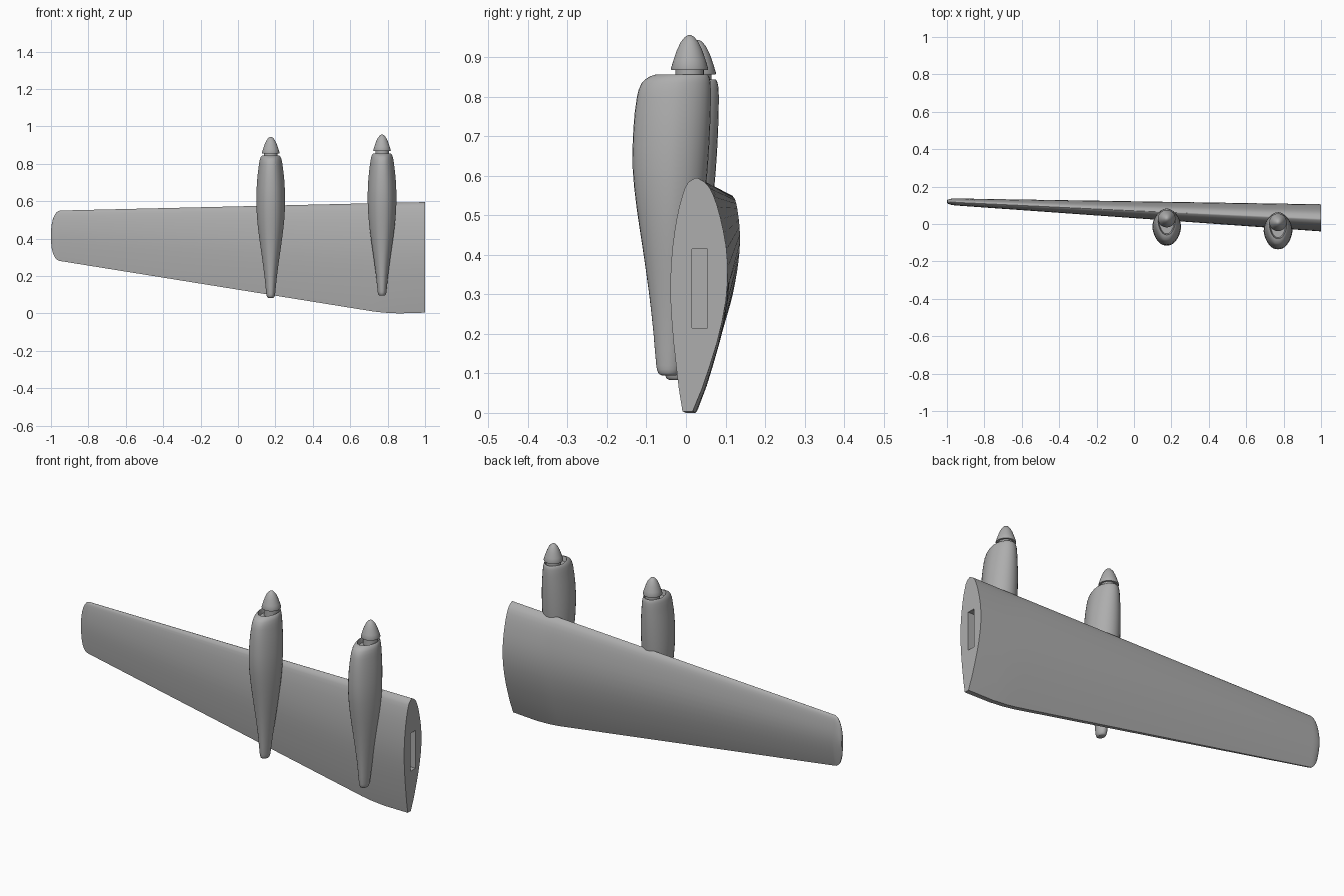
import bpy, bmesh, math
from mathutils import Vector

if "Cube" in bpy.data.objects:
    bpy.data.objects.remove(bpy.data.objects["Cube"], do_unlink=True)

grey = bpy.data.materials.new("plain grey")
grey.use_nodes = True
colour = (0.42, 0.42, 0.42, 1)
grey.diffuse_color = colour
grey.node_tree.nodes["Principled BSDF"].inputs["Base Color"].default_value = colour


def spline(keys, t):
    """Smooth value between (position, values...) keys sorted by position."""
    i = max(j for j in range(len(keys) - 1) if j == 0 or keys[j][0] <= t)
    a, b = keys[i], keys[i + 1]
    p, n = keys[max(i - 1, 0)], keys[min(i + 2, len(keys) - 1)]
    h = b[0] - a[0]
    s = (t - a[0]) / h
    out = []
    for k in range(1, len(a)):
        m0 = (b[k] - p[k]) / (b[0] - p[0]) * h
        m1 = (n[k] - a[k]) / (n[0] - a[0]) * h
        out.append((2*s**3 - 3*s**2 + 1)*a[k] + (s**3 - 2*s**2 + s)*m0
                   + (3*s**2 - 2*s**3)*b[k] + (s**3 - s**2)*m1)
    return out


def loft(name, rings, inset=None, angle=35):
    """Skin closed rings of points, cap both ends, optionally sink the last cap."""
    bm = bmesh.new()
    loops = [[bm.verts.new(p) for p in ring] for ring in rings]
    count = len(loops[0])
    for a, b in zip(loops, loops[1:]):
        for i in range(count):
            j = (i + 1) % count
            bm.faces.new((a[i], a[j], b[j], b[i]))
    bm.faces.new(loops[0][::-1])
    end = bm.faces.new(loops[-1])
    bmesh.ops.recalc_face_normals(bm, faces=bm.faces)
    if inset:
        bmesh.ops.inset_region(bm, faces=[end], thickness=inset[0])
        for v in end.verts:
            v.co.z -= inset[1]
    mesh = bpy.data.meshes.new(name)
    bm.to_mesh(mesh)
    bm.free()
    mesh.materials.append(grey)
    obj = bpy.data.objects.new(name, mesh)
    bpy.context.collection.objects.link(obj)
    bpy.ops.object.select_all(action="DESELECT")
    obj.select_set(True)
    bpy.context.view_layer.objects.active = obj
    bpy.ops.object.shade_smooth_by_angle(angle=math.radians(angle))
    return obj


# Wing section: chord fraction from the trailing edge, lower and upper surface
section = [(0, -0.3, -0.12), (0.08, -0.355, 0.02), (0.17, -0.4, 0.15), (0.34, -0.475, 0.36),
           (0.52, -0.515, 0.49), (0.68, -0.485, 0.485), (0.84, -0.39, 0.36),
           (0.94, -0.28, 0.22), (0.98, -0.2, 0.1), (1, -0.07, -0.04)]


def wing_ring(x, low, high, thin=1):
    s = (1 - x) / 1.95
    centre = 0.034 + 0.084 * s
    thick = (0.143 - 0.106 * s) * thin
    steps = [math.sin(math.pi / 2 * i / 16) for i in range(17)]
    lower = [(u, spline(section, u)[0]) for u in steps]
    upper = [(u, spline(section, u)[1]) for u in reversed(steps)]
    return [(x, centre + v * thick, low + u * (high - low)) for u, v in lower + upper]


stations = [(1, 0.004, 0.595), (0.86, 0, 0.592), (0.78, 0.004, 0.59), (0.72, 0.011, 0.589),
            (-0.95, 0.28, 0.55)]
rings = [wing_ring(*s) for s in stations]
# Rounded wing tip
for i in range(1, 8):
    a = math.pi / 2 * i / 8
    k = math.cos(a)
    rings.append(wing_ring(-0.95 - 0.05 * math.sin(a), 0.41 - 0.13 * k ** 0.8,
                           0.41 + 0.14 * k ** 0.8, k ** 0.6))
wing = loft("wing", rings)

# Spar slot in the wing root
bpy.ops.mesh.primitive_cube_add(size=1, location=(1, 0.035, 0.315))
cutter = bpy.context.object
cutter.scale = (0.12, 0.04, 0.2)
cutter.hide_render = True
slot = wing.modifiers.new("spar slot", "BOOLEAN")
slot.operation = "DIFFERENCE"
slot.solver = "EXACT"
slot.object = cutter
bpy.context.view_layer.objects.active = wing
bpy.ops.object.modifier_apply(modifier=slot.name)
bpy.data.objects.remove(cutter, do_unlink=True)

# Nacelle stations: height, half width, chin side, wing side
nacelle = [(0.095, 0.014, -0.062, -0.025), (0.1, 0.02, -0.07, -0.018), (0.12, 0.024, -0.075, -0.012),
           (0.2, 0.032, -0.082, 0), (0.3, 0.045, -0.093, 0.015), (0.42, 0.062, -0.11, 0.03),
           (0.52, 0.073, -0.125, 0.045), (0.62, 0.077, -0.135, 0.055), (0.72, 0.073, -0.133, 0.061),
           (0.8, 0.064, -0.124, 0.063), (0.835, 0.058, -0.112, 0.062), (0.85, 0.052, -0.094, 0.059),
           (0.856, 0.046, -0.078, 0.055)]


def nacelle_ring(z, half, chin, back, x, dy, dz):
    mid = min(0.01, (chin + back) / 2)
    ring = []
    for i in range(32):
        a = 2 * math.pi * i / 32
        c, s = math.cos(a), math.sin(a)
        if s >= 0:
            px, py = half * c, mid + (back - mid) * s
        else:  # the chin is fuller and narrower than the back
            px = half * math.copysign(abs(c) ** 0.8, c) * (1 + 0.22 * s)
            py = mid + (mid - chin) * -abs(s) ** 0.9
        ring.append((x + px, py + dy, z + dz))
    return ring


def turned(name, profile, x, y, dz):
    return loft(name, [[(x + r * math.cos(2 * math.pi * i / 32),
                         y + r * math.sin(2 * math.pi * i / 32), z + dz)
                        for i in range(32)] for r, z in profile])


spinner = [(0.034, 0.868), (0.046, 0.868), (0.047, 0.872), (0.041, 0.892), (0.032, 0.918),
           (0.022, 0.939), (0.012, 0.951), (0.004, 0.956)]
for label, x, dy, dz in (("inner", 0.77, 0, 0), ("outer", 0.175, 0.02, -0.012)):
    heights = [z for a, b in zip(nacelle, nacelle[1:]) for z in (a[0], (a[0] + b[0]) / 2)]
    heights.append(nacelle[-1][0])
    loft(label + "_nacelle", [nacelle_ring(z, *spline(nacelle, z), x, dy, dz) for z in heights],
         inset=(0.006, 0.025))
    turned(label + "_propeller_hub", [(0.036, 0.82), (0.036, 0.87)], x, 0.009 + dy, dz)
    turned(label + "_spinner", spinner, x, 0.009 + dy, dz)
